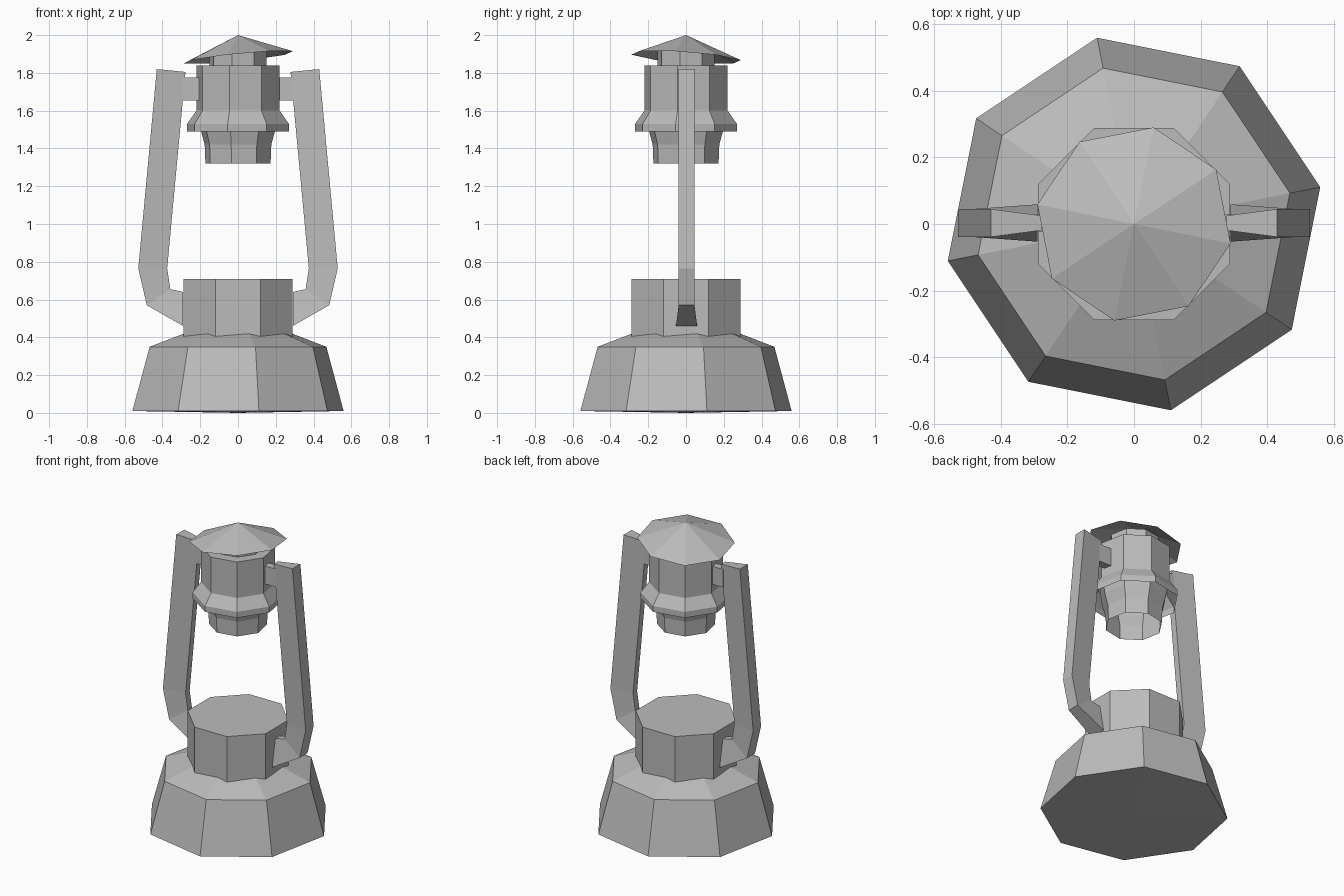
import bpy, bmesh, math
from mathutils import Matrix

cube = bpy.data.objects.get("Cube")
if cube:
    bpy.data.objects.remove(cube, do_unlink=True)

SIDES = 8
HEAD_TURN = -11.5

grey = bpy.data.materials.new("plain grey")
grey.use_nodes = True
grey.diffuse_color = (0.5, 0.5, 0.5, 1)
shader = next(n for n in grey.node_tree.nodes if n.type == 'BSDF_PRINCIPLED')
shader.inputs["Base Color"].default_value = grey.diffuse_color
shader.inputs["Roughness"].default_value = 0.8


def finish(bm, name):
    mesh = bpy.data.meshes.new(name)
    bm.to_mesh(mesh)
    bm.free()
    mesh.materials.append(grey)
    obj = bpy.data.objects.new(name, mesh)
    bpy.context.collection.objects.link(obj)
    return obj


def lathe(name, profile, turn, tilt=(0, 0)):
    """Faceted turned part; profile is (radius, z) from bottom to top."""
    bm = bmesh.new()
    rings = []
    for r, z in profile:
        ring = []
        for i in range(SIDES if r else 1):
            a = math.radians(turn) + math.tau * i / SIDES
            x, y = r * math.cos(a), r * math.sin(a)
            ring.append(bm.verts.new((x, y, z + tilt[0] * x + tilt[1] * y)))
        rings.append(ring)
    for low, high in zip(rings, rings[1:]):
        for i in range(SIDES):
            j = (i + 1) % SIDES
            if len(low) == 1:
                bm.faces.new((low[0], high[j], high[i]))
            elif len(high) == 1:
                bm.faces.new((low[i], low[j], high[0]))
            else:
                bm.faces.new((low[i], low[j], high[j], high[i]))
    return finish(bm, name)


def arm(name, side, sections):
    """Bent bar; each section is outer (x, z, half width), inner (x, z, half width)."""
    bm = bmesh.new()
    loops = []
    for (xo, zo, wo), (xi, zi, wi) in sections:
        corners = ((xo, -wo, zo), (xo, wo, zo), (xi, wi, zi), (xi, -wi, zi))
        loops.append([bm.verts.new((side * x, y + 0.003, z)) for x, y, z in corners])
    for a, b in zip(loops, loops[1:]):
        for i in range(4):
            j = (i + 1) % 4
            bm.faces.new((a[i], a[j], b[j], b[i]))
    bm.faces.new(loops[0])
    bm.faces.new(loops[-1])
    bmesh.ops.recalc_face_normals(bm, faces=bm.faces)
    return finish(bm, name)


def box(name, centre, size):
    bm = bmesh.new()
    bmesh.ops.create_cube(bm, size=1, matrix=Matrix.Translation(centre) @ Matrix.Diagonal((*size, 1)))
    return finish(bm, name)


# Base and burner collar
lathe("base", [(0, 0), (0.57, 0.01), (0.477, 0.35), (0, 0.53)], 11.2)
lathe("burner_collar", [(0, 0.38), (0.312, 0.38), (0.312, 0.71), (0, 0.71)], 22.5)

# Hollow head: chimney tube, flared hood with neck, tilted cap
lathe("chimney_tube", [(0.176, 1.32), (0.18, 1.42), (0.202, 1.5), (0.215, 1.6)], HEAD_TURN)
lathe("hood", [(0.275, 1.49), (0.275, 1.53), (0.225, 1.6), (0.225, 1.84),
               (0.155, 1.84), (0.155, 1.92)], HEAD_TURN)
lathe("cap", [(0.296, 1.882), (0, 2.0)], HEAD_TURN, tilt=(0.1, -0.07))

# Side arms and their connectors
ARM = [((0.29, 0.46, 0.056), (0.29, 0.64, 0.022)),
       ((0.483, 0.57, 0.042), (0.358, 0.655, 0.022)),
       ((0.528, 0.765, 0.042), (0.375, 0.765, 0.022)),
       ((0.43, 1.82, 0.042), (0.278, 1.805, 0.022))]
for label, side in (("left", 1), ("right", -1)):
    arm(label + "_arm", side, ARM)
    box(label + "_connector", (side * 0.25, 0.003, 1.715), (0.09, 0.05, 0.12))
